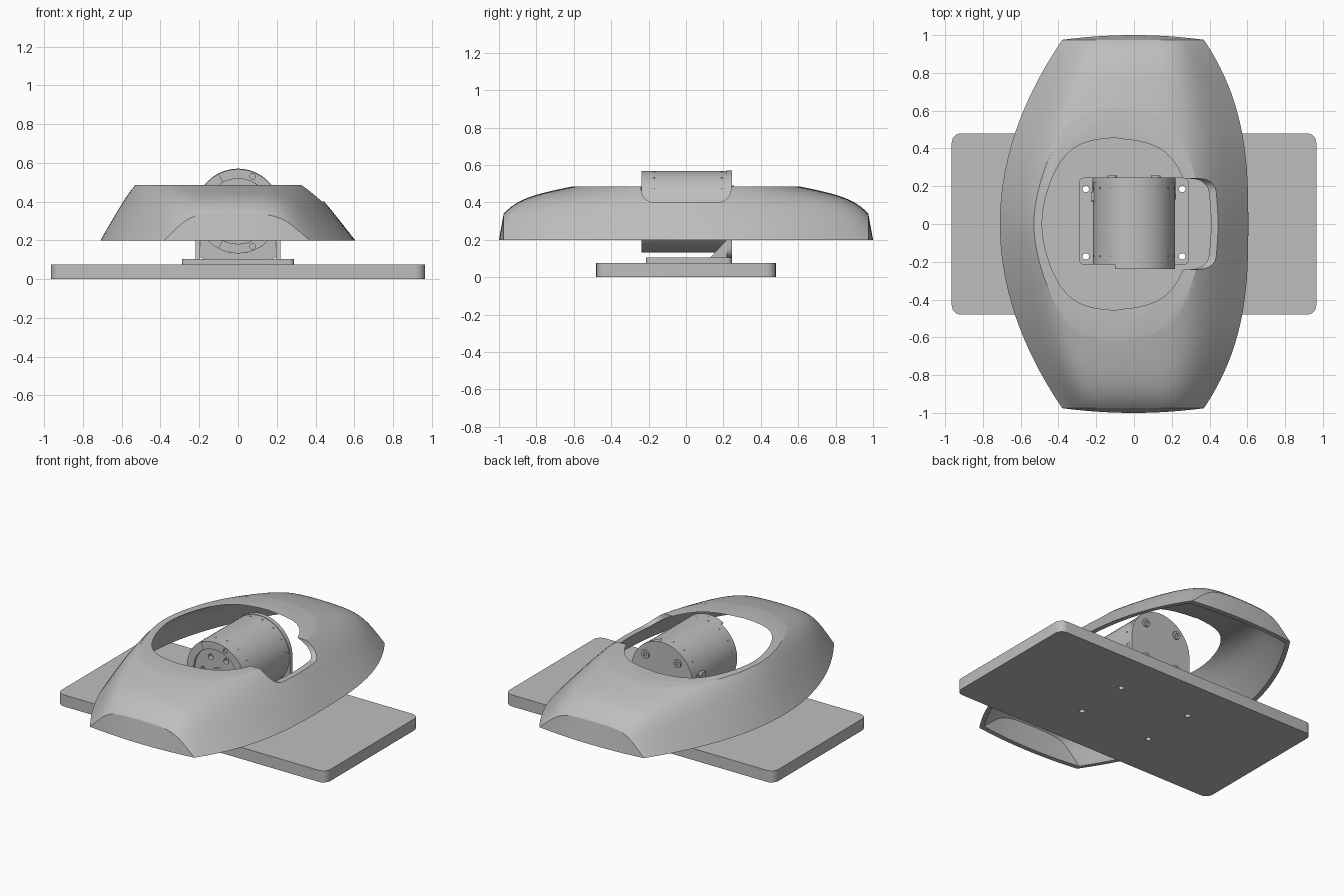
import bpy, bmesh
from math import sin, cos, pi, sqrt, radians

cube = bpy.data.objects.get("Cube")
if cube:
    bpy.data.objects.remove(cube, do_unlink=True)

grey = bpy.data.materials.new("plain_grey")
grey.use_nodes = True
grey.diffuse_color = (0.52, 0.52, 0.52, 1)
grey.node_tree.nodes["Principled BSDF"].inputs["Base Color"].default_value = (0.52, 0.52, 0.52, 1)


def finish(name, bm):
    bmesh.ops.recalc_face_normals(bm, faces=bm.faces)
    mesh = bpy.data.meshes.new(name)
    bm.to_mesh(mesh)
    bm.free()
    mesh.materials.append(grey)
    ob = bpy.data.objects.new(name, mesh)
    bpy.context.collection.objects.link(ob)
    return ob


def add_prism(bm, pts, axis, lo, hi):
    """Extrude a 2D outline along an axis; the outline uses the other two axes in order."""
    place = {"x": lambda a, b, c: (c, a, b),
             "y": lambda a, b, c: (a, c, b),
             "z": lambda a, b, c: (a, b, c)}[axis]
    low = [bm.verts.new(place(a, b, lo)) for a, b in pts]
    high = [bm.verts.new(place(a, b, hi)) for a, b in pts]
    bm.faces.new(low)
    bm.faces.new(high)
    for i in range(len(pts)):
        j = (i + 1) % len(pts)
        bm.faces.new((low[i], low[j], high[j], high[i]))


def prisms(name, outlines, axis, lo, hi):
    bm = bmesh.new()
    for pts in outlines:
        add_prism(bm, pts, axis, lo, hi)
    return finish(name, bm)


def arc(cx, cy, r, start=0.0, end=360.0, n=24):
    return [(cx + r * cos(radians(start + (end - start) * i / n)),
             cy + r * sin(radians(start + (end - start) * i / n))) for i in range(n + 1)]


def circle(cx, cy, r, n=20):
    return arc(cx, cy, r, n=n)[:-1]


def rounded(x0, x1, y0, y1, r):
    return (arc(x1 - r, y1 - r, r, 0, 90, 6) + arc(x0 + r, y1 - r, r, 90, 180, 6)
            + arc(x0 + r, y0 + r, r, 180, 270, 6) + arc(x1 - r, y0 + r, r, 270, 360, 6))


def cut(ob, *cutters):
    for c in cutters:
        mod = ob.modifiers.new("cut", "BOOLEAN")
        mod.operation, mod.solver, mod.object = "DIFFERENCE", "EXACT", c
        bpy.context.view_layer.objects.active = ob
        bpy.ops.object.modifier_apply(modifier=mod.name)
        bpy.data.objects.remove(c, do_unlink=True)


def smooth(ob, angle=30):
    bpy.ops.object.select_all(action="DESELECT")
    ob.select_set(True)
    bpy.context.view_layer.objects.active = ob
    bpy.ops.object.shade_smooth_by_angle(angle=radians(angle))


# Fairing shell: hollow dome with an arched closing panel at each end
END, FLOOR, ROWS, COLS = 0.975, 0.2, 72, 56


def dome_point(y, t, d):
    left = -0.71 + 0.33 * (y / END) ** 2 + d
    right = 0.605 - 0.235 * abs(y / END) ** 2.8 - d
    peak = -0.1 * (1 - (y / END) ** 2)
    height = 0.39 - 0.2 * (sqrt(y * y + 0.01) - 0.1) - 0.1 * abs(y) ** 12 - d
    slope = (2.7 if t < 0 else 2.3) * (1 - abs(t))
    z = FLOOR + height * slope / (1 + slope ** 4) ** 0.25
    x = peak + t * ((peak - left) if t < 0 else (right - peak))
    return x, y, z


def add_dome(bm, d):
    grid = []
    for j in range(ROWS + 1):
        y = (END - d) * sin(pi / 2 * (2 * j / ROWS - 1))
        grid.append([bm.verts.new(dome_point(y, 2 * i / COLS - 1, d)) for i in range(COLS + 1)])
    for a, b in zip(grid, grid[1:]):
        for i in range(COLS):
            bm.faces.new((a[i], a[i + 1], b[i + 1], b[i]))
    feet = []
    for row, side in ((grid[0], -1), (grid[-1], 1)):
        foot = [row[0]]
        for i in range(1, COLS):
            t = 2 * i / COLS - 1
            foot.append(bm.verts.new((row[i].co.x, side * (END - d + 0.025 * (1 - t * t)), FLOOR)))
        foot.append(row[-1])
        for i in range(COLS):
            corners = [row[i], row[i + 1], foot[i + 1], foot[i]]
            bm.faces.new(list(dict.fromkeys(corners)))
        feet.append(foot)
    return ([r[0] for r in grid] + feet[1][1:-1]
            + [r[-1] for r in reversed(grid)] + feet[0][-2:0:-1])


bm = bmesh.new()
outer, inner = add_dome(bm, 0), add_dome(bm, 0.03)
for i in range(len(outer)):
    bm.faces.new((outer[i - 1], outer[i], inner[i], inner[i - 1]))
shell = finish("fairing_shell", bm)
# Flat top opening and the rounded side notch
cut(shell,
    prisms("top_cutter", [rounded(-1, 1, -1, 1, 0.1)], "z", 0.485, 0.9),
    prisms("notch_cutter", [rounded(-0.24, 0.24, 0.4, 0.8, 0.07)], "x", 0.1, 0.9))
smooth(shell)

# Base plate and mounting foot, drilled through
bolts = [circle(x, y, 0.017) for x in (-0.255, 0.255) for y in (-0.172, 0.185)]
base = prisms("base_plate", [rounded(-0.965, 0.965, -0.48, 0.48, 0.05)], "z", 0, 0.075)
foot = prisms("bracket_foot", [rounded(-0.29, 0.29, -0.215, 0.245, 0.025)], "z", 0.075, 0.105)
for part in (base, foot):
    cut(part, prisms("bolt_cutter", bolts, "z", -0.1, 0.3))
    smooth(part)

# Upright bracket with a round top behind the motor, and two gussets
AXIS, R = 0.35, 0.22
upright = prisms("bracket_upright",
                 [arc(0, AXIS, R, 0, 180, 40) + arc(-0.17, 0.155, 0.05, 180, 270, 6)
                  + arc(0.17, 0.155, 0.05, 270, 360, 6)], "y", 0.217, 0.245)
smooth(upright)
gusset = [(0.13, 0.105), (0.22, 0.105), (0.22, 0.25), (0.217, 0.2)]
for side, x in (("left", 0.195), ("right", -0.22)):
    prisms(side + "_bracket_gusset", [gusset], "x", x, x + 0.025)

# Motor body with a recessed, drilled front face
body = prisms("motor_body", [circle(0, AXIS, 0.217, 64)], "y", -0.215, 0.217)
ring = [circle(0.11 * cos(k * pi / 3), AXIS + 0.11 * sin(k * pi / 3), 0.018) for k in range(6)]
cut(body,
    prisms("recess_cutter", [circle(0, AXIS, 0.168, 48)], "y", -0.4, -0.2),
    prisms("hole_cutter", ring, "y", -0.4, -0.17))
smooth(body)
hub = prisms("motor_hub", [circle(0, AXIS, 0.04, 24)], "y", -0.215, -0.195)
cut(hub, prisms("hub_cutter", [circle(0, AXIS, 0.02)], "y", -0.4, -0.205))
smooth(hub)

# Raised partial rim on the motor front
rim = prisms("motor_front_rim",
             [arc(0, AXIS, 0.217, -118, 118, 48) + arc(0, AXIS, 0.168, 118, -118, 48)],
             "y", -0.238, -0.215)
cut(rim, prisms("rim_hole_cutter", [circle(0.075, AXIS + s * 0.18, 0.015) for s in (-1, 1)],
                "y", -0.4, -0.225))
smooth(rim)

# Back screws with sockets
spots = [(x, AXIS + z) for x in (-0.115, 0.115) for z in (-0.115, 0.115)]
screws = prisms("back_screws", [circle(x, z, 0.026) for x, z in spots], "y", 0.24, 0.257)
cut(screws, prisms("socket_cutter", [circle(x, z, 0.013, 6) for x, z in spots], "y", 0.25, 0.3))
smooth(screws)

# Rows of tiny pins around the motor casing
bm = bmesh.new()
for y in (-0.17, 0.19):
    for k in range(16):
        a = 2 * pi * (k + 0.5) / 16
        pin = bmesh.ops.create_cube(bm, size=0.008)["verts"]
        bmesh.ops.translate(bm, verts=pin, vec=(0.215 * cos(a), y, AXIS + 0.215 * sin(a)))
finish("casing_pins", bm)

# Cable clip on the motor side
prisms("cable_clip", [rounded(0.12, 0.17, 0.34, 0.4, 0.01)], "x", -0.228, -0.2)
